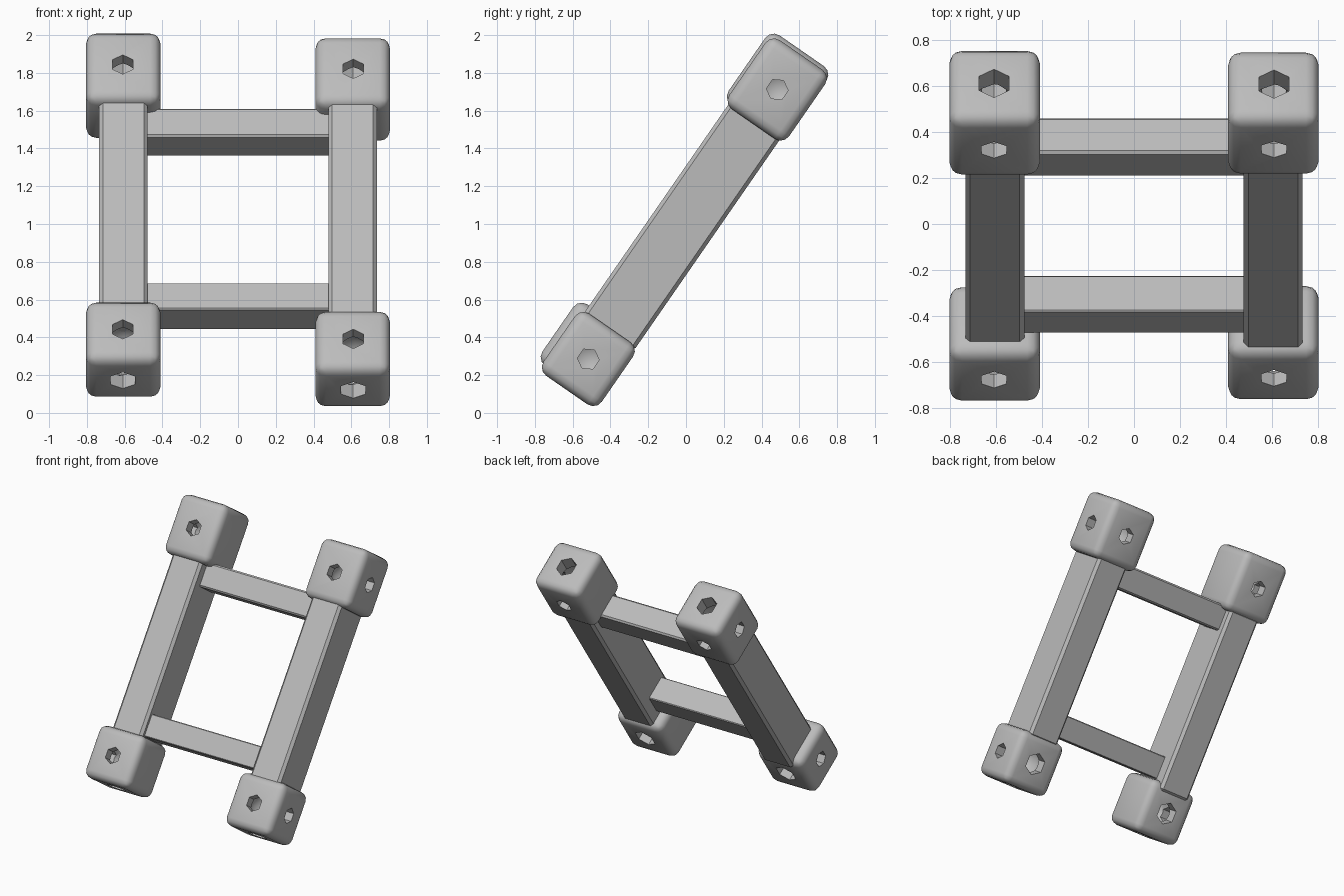
import bpy
import bmesh
from math import radians
from mathutils import Matrix, Vector

cube = bpy.data.objects.get("Cube")
if cube:
    bpy.data.objects.remove(cube, do_unlink=True)

# Frame leans back: local z runs up the posts, local y points out of the back
LEAN = Matrix.Rotation(radians(-34.7), 4, 'X')

grey = bpy.data.materials.new("plain_grey")
grey.use_nodes = True
grey.diffuse_color = (0.5, 0.5, 0.5, 1)
grey.node_tree.nodes["Principled BSDF"].inputs["Base Color"].default_value = (0.5, 0.5, 0.5, 1)


def add_object(name, bm):
    mesh = bpy.data.meshes.new(name)
    bm.to_mesh(mesh)
    bm.free()
    mesh.materials.append(grey)
    obj = bpy.data.objects.new(name, mesh)
    bpy.context.collection.objects.link(obj)
    obj.matrix_world = LEAN
    return obj


def box(name, low, high, bevel, segments=1):
    """Bevelled box between two corners in the leaning frame."""
    low, high = Vector(low), Vector(high)
    bm = bmesh.new()
    bmesh.ops.create_cube(bm, size=1)
    for v in bm.verts:
        v.co = (low + high) / 2 + v.co * (high - low)
    bmesh.ops.bevel(bm, geom=bm.edges[:], offset=bevel, segments=segments,
                    profile=0.5, affect='EDGES')
    return add_object(name, bm)


def drill(start, direction, radius, length=0.3):
    """Hexagonal cutter running outward from a point."""
    direction = Vector(direction)
    bm = bmesh.new()
    bmesh.ops.create_cone(bm, cap_ends=True, segments=6,
                          radius1=radius, radius2=radius, depth=length)
    turn = direction.to_track_quat('Z', 'Y').to_matrix().to_4x4()
    place = Matrix.Translation(Vector(start) + direction * length / 2)
    bm.transform(place @ turn)
    return add_object("drill_cutter", bm)


def cavity(centre, radius):
    bm = bmesh.new()
    bmesh.ops.create_icosphere(bm, subdivisions=2, radius=radius,
                               matrix=Matrix.Translation(centre))
    return add_object("cavity_cutter", bm)


def cut(obj, cutters):
    for c in cutters:
        c.hide_render = True
        mod = obj.modifiers.new("hole", 'BOOLEAN')
        mod.operation = 'DIFFERENCE'
        mod.solver = 'EXACT'
        mod.object = c
    graph = bpy.context.evaluated_depsgraph_get()
    mesh = bpy.data.meshes.new_from_object(obj.evaluated_get(graph))
    obj.modifiers.clear()
    obj.data = mesh
    for c in cutters:
        bpy.data.objects.remove(c, do_unlink=True)


def corner_block(name, side, low, high, end, back_radius):
    """Rounded hollow block with holes in front, back, outer side and end."""
    x0, x1 = sorted((side * 0.41, side * 0.805))
    block = box(name, (x0, *low), (x1, *high), 0.055, 3)
    centre = Vector((side * 0.61, (low[0] + high[0]) / 2, (low[1] + high[1]) / 2))
    cut(block, [cavity(centre, 0.14),
                drill(centre, (0, -1, 0), 0.062),
                drill(centre, (0, 1, 0), back_radius),
                drill(centre, (side, 0, 0), 0.058),
                drill(centre, (0, 0, end), 0.075)])
    return block


parts = []

# Corner blocks: low and high are (depth, height) in the leaning frame
parts.append(corner_block("left_foot_block", 1, (-0.775, -0.26), (-0.40, 0.14), -1, 0.08))
parts.append(corner_block("right_foot_block", -1, (-0.81, -0.22), (-0.43, 0.175), -1, 0.08))
parts.append(corner_block("left_top_block", 1, (-0.77, 1.46), (-0.385, 1.905), 1, 0.06))
parts.append(corner_block("right_top_block", -1, (-0.785, 1.475), (-0.39, 1.925), 1, 0.06))

# Side posts
for name, side in (("left_post", 1), ("right_post", -1)):
    x0, x1 = sorted((side * 0.478, side * 0.735))
    parts.append(box(name, (x0, -0.745, 0.11), (x1, -0.415, 1.50), 0.02))

# Cross rungs
parts.append(box("lower_rung", (-0.52, -0.705, 0.18), (0.52, -0.515, 0.35), 0.006))
parts.append(box("upper_rung", (-0.52, -0.665, 1.32), (0.52, -0.475, 1.505), 0.012))

# Smooth shading with crisp edges
bpy.ops.object.select_all(action='DESELECT')
for p in parts:
    p.select_set(True)
bpy.context.view_layer.objects.active = parts[0]
bpy.ops.object.shade_smooth_by_angle(angle=radians(35))
